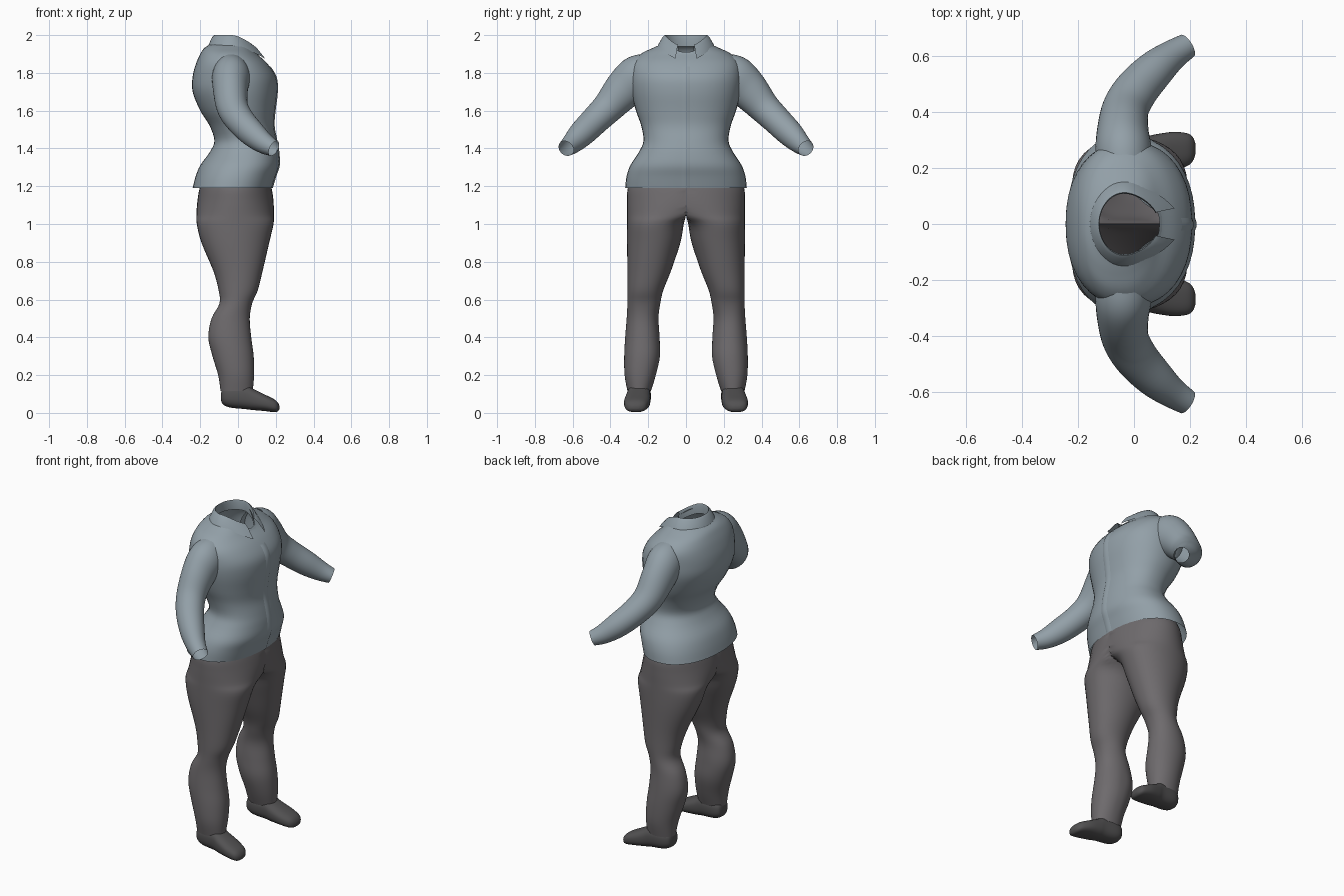
import bpy, bmesh, math
from mathutils import Vector

if "Cube" in bpy.data.objects:
    bpy.data.objects.remove(bpy.data.objects["Cube"], do_unlink=True)


def material(name, rgb):
    m = bpy.data.materials.new(name)
    m.use_nodes = True
    m.diffuse_color = (*rgb, 1)
    m.node_tree.nodes["Principled BSDF"].inputs["Base Color"].default_value = (*rgb, 1)
    return m


SHIRT = material("grey blue cloth", (0.29, 0.35, 0.39))
TROUSER = material("warm grey cloth", (0.155, 0.145, 0.152))
SHOE = material("dark grey leather", (0.085, 0.083, 0.085))
SEG = 40


def smooth_rows(rows, n=4):
    """Catmull-Rom interpolation through rows of numbers."""
    out = []
    for i in range(len(rows) - 1):
        quad = [rows[max(i - 1, 0)], rows[i], rows[i + 1], rows[min(i + 2, len(rows) - 1)]]
        for k in range(n):
            t = k / n
            out.append([b + t / 2 * (c - a + t * (2 * a - 5 * b + 4 * c - d + t * (3 * (b - c) + d - a)))
                        for a, b, c, d in zip(*quad)])
    return out + [list(rows[-1])]


def loft(name, rings, mat, closed=True, caps=False, mirror=False, cut_middle=False):
    bm = bmesh.new()
    grid = [[bm.verts.new(p) for p in ring] for ring in rings]
    for low, high in zip(grid, grid[1:]):
        n = len(low)
        for j in range(n if closed else n - 1):
            k = (j + 1) % n
            bm.faces.new((low[j], low[k], high[k], high[j]))
    if caps:
        bm.faces.new(grid[0])
        bm.faces.new(grid[-1])
    if cut_middle:
        inner = [f for f in bm.faces if all(v.co.y < 1e-4 for v in f.verts)]
        bmesh.ops.delete(bm, geom=inner, context='FACES')
    bmesh.ops.recalc_face_normals(bm, faces=bm.faces)
    me = bpy.data.meshes.new(name)
    bm.to_mesh(me)
    bm.free()
    me.materials.append(mat)
    ob = bpy.data.objects.new(name, me)
    bpy.context.collection.objects.link(ob)
    if mirror:
        mod = ob.modifiers.new("Mirror", 'MIRROR')
        mod.use_axis = (False, True, False)
    bpy.ops.object.select_all(action='DESELECT')
    ob.select_set(True)
    bpy.context.view_layer.objects.active = ob
    bpy.ops.object.shade_smooth_by_angle(angle=math.radians(50))
    return ob


def power(v, e):
    return math.copysign(abs(v) ** e, v)


angles = [2 * math.pi * j / SEG for j in range(SEG)]

# Shirt body: height, back x, front x, half width, drop of the front at the neck
body = smooth_rows([
    (1.19, -.24, .18, .322, 0), (1.25, -.225, .198, .315, 0), (1.31, -.2, .217, .295, 0),
    (1.38, -.15, .215, .25, 0), (1.44, -.125, .205, .225, 0), (1.52, -.15, .19, .237, 0),
    (1.6, -.2, .195, .265, 0), (1.7, -.24, .207, .29, 0), (1.78, -.24, .2, .295, 0),
    (1.85, -.222, .155, .285, 0), (1.9, -.2, .1, .24, 0), (1.93, -.18, .075, .18, .02),
    (1.95, -.15, .06, .135, .05), (1.965, -.125, .05, .11, .1)])
rings = []
for z, back, front, w, drop in body:
    ring = []
    for t in angles:
        dip = drop * max(0, math.cos(t)) ** 10
        ring.append(((back + front) / 2 + (front - back) / 2 * power(math.cos(t), .9) + .8 * dip,
                     w * power(math.sin(t), .9), z - dip))
    rings.append(ring)
loft("shirt_body", rings, SHIRT)

# Button placket: one raised edge, the other sunk into the shirt front
placket = [[(front - .004, -.03, z), (front + .004, -.012, z), (front + .004, .008, z),
            (front - .004, .03, z)] for z, back, front, w, drop in body if z < 1.84]
loft("shirt_placket", placket, SHIRT, closed=False)

# Folded collar: inner stand, top fold and outer leaf with pointed front ends
rows = ((.092, .108, 1.94, 0), (.088, .108, 1.985, 0), (.09, .112, 2.0, 0),
        (.102, .124, 1.99, .01), (.122, .15, 1.945, .045))
rings = []
for rx, ry, z, point in rows:
    ring = []
    for j in range(SEG + 1):
        t = .38 + (2 * math.pi - .76) * j / SEG
        f = max(0, math.cos(t))
        ring.append((-.035 + rx * math.cos(t) + .035 * f * f + point * f ** 3, ry * math.sin(t),
                     z - .06 * f * f - point * .5 * f ** 3))
    rings.append(ring)
loft("shirt_collar", rings, SHIRT, closed=False)

# Sleeves: centre x, y, z, then horizontal and vertical radius
sleeve = smooth_rows([
    (-.035, .2, 1.81, .09, .1), (-.037, .26, 1.775, .1, .115), (-.04, .33, 1.71, .092, .105),
    (-.03, .41, 1.62, .083, .085), (.01, .48, 1.55, .078, .076), (.075, .55, 1.48, .069, .07),
    (.135, .6, 1.43, .055, .057), (.19, .635, 1.4, .045, .043)], 5)
rings = []
for i, (x, y, z, ra, rb) in enumerate(sleeve):
    a, b = sleeve[max(i - 1, 0)], sleeve[min(i + 1, len(sleeve) - 1)]
    d = (Vector(b[:3]) - Vector(a[:3])).normalized()
    side = d.cross(Vector((0, 0, 1))).normalized()
    up = side.cross(d)
    rings.append([Vector((x, y, z)) + side * ra * math.cos(t) + up * rb * math.sin(t) for t in angles])
loft("sleeves", rings, SHIRT, mirror=True)

# Trousers: height, back x, front x, outer y, section centre y, inner y
leg = smooth_rows([
    (1.25, -.18, .16, .28, 0, 0), (1.19, -.203, .178, .308, 0, 0), (1.12, -.215, .188, .312, .03, 0),
    (1.05, -.22, .19, .312, .09, 0), (1.0, -.218, .188, .312, .15, .012), (.9, -.193, .165, .312, .17, .03),
    (.75, -.13, .13, .31, .195, .08), (.65, -.103, .105, .31, .215, .12), (.58, -.098, .075, .31, .223, .135),
    (.5, -.14, .062, .314, .23, .145), (.4, -.157, .07, .322, .23, .14), (.3, -.135, .083, .327, .232, .138),
    (.2, -.105, .085, .325, .242, .16), (.115, -.092, .078, .31, .248, .185)])
rings = []
for z, back, front, outer, c, inner in leg:
    rings.append([((back + front) / 2 + (front - back) / 2 * math.cos(t),
                   max(inner, 0, c + (outer - c) * power(math.sin(t), .9)), z) for t in angles])
loft("trousers", rings, TROUSER, mirror=True, cut_middle=True)

# Shoes: x, bottom z, top z, centre y, half width
shoe = smooth_rows([
    (-.09, .07, .1, .242, .02), (-.08, .045, .135, .243, .045), (-.04, .028, .15, .246, .06),
    (.04, .02, .15, .25, .062), (.08, .015, .128, .254, .066), (.14, .01, .098, .26, .068),
    (.19, .004, .073, .265, .058), (.21, .008, .056, .267, .042), (.219, .02, .038, .268, .018)])
rings = [[(x, cy + w * power(math.cos(t), .8), (lo + hi) / 2 + (hi - lo) / 2 * power(math.sin(t), .8))
          for t in angles] for x, lo, hi, cy, w in shoe]
loft("shoes", rings, SHOE, caps=True, mirror=True)
